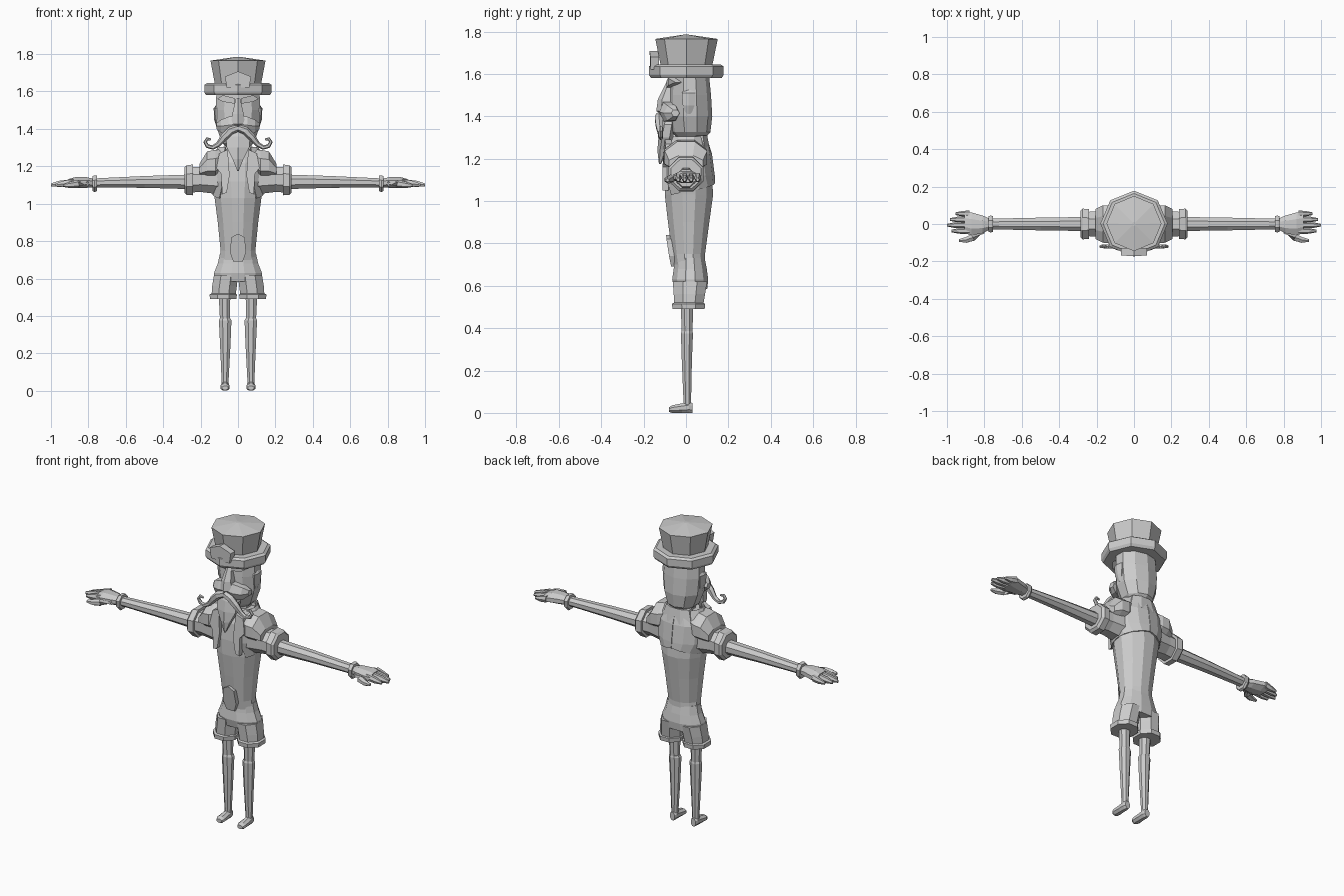
import bpy, bmesh, math
from mathutils import Vector

grey = bpy.data.materials.new("plain grey")
grey.diffuse_color = (0.6, 0.6, 0.6, 1)


def finish(name, bm, mirror=False, thick=0):
    bmesh.ops.recalc_face_normals(bm, faces=bm.faces)
    me = bpy.data.meshes.new(name)
    bm.to_mesh(me)
    bm.free()
    me.materials.append(grey)
    ob = bpy.data.objects.new(name, me)
    bpy.context.collection.objects.link(ob)
    if thick:
        m = ob.modifiers.new("thickness", 'SOLIDIFY')
        m.thickness, m.offset = thick, 1
    if mirror:
        m = ob.modifiers.new("mirror", 'MIRROR')
        m.use_mirror_merge = False
    return ob


def place(axis, p, u, v):
    return {'z': (u, v, p), 'x': (p, u, v), 'y': (u, p, v)}[axis]


def loft(name, axis, rows, n=8, phase=0.0, mirror=False):
    """Rows are (position, u0, u1, v0, v1): the bounds of each cross-section."""
    ang = [phase + 2 * math.pi * i / n for i in range(n)]
    mu = max(abs(math.cos(a)) for a in ang)
    mv = max(abs(math.sin(a)) for a in ang)
    bm = bmesh.new()
    rings = []
    for p, u0, u1, v0, v1 in rows:
        rings.append([bm.verts.new(place(
            axis, p, (u0 + u1) / 2 + (u1 - u0) / 2 * math.cos(a) / mu,
            (v0 + v1) / 2 + (v1 - v0) / 2 * math.sin(a) / mv)) for a in ang])
    for a, b in zip(rings, rings[1:]):
        for i in range(n):
            j = (i + 1) % n
            bm.faces.new((a[i], a[j], b[j], b[i]))
    bm.faces.new(rings[0])
    bm.faces.new(rings[-1])
    return finish(name, bm, mirror)


def tube(name, pts, n=6, mirror=True):
    """Points are (x, y, z, radius)."""
    bm = bmesh.new()
    rings = []
    for k, p in enumerate(pts):
        a, b = pts[max(k - 1, 0)], pts[min(k + 1, len(pts) - 1)]
        d = (Vector(b[:3]) - Vector(a[:3])).normalized()
        ref = Vector((0, 0, 1)) if abs(d.z) < 0.9 and abs(d.y) > 0.5 else Vector((0, 1, 0))
        s = d.cross(ref).normalized()
        t = d.cross(s)
        rings.append([bm.verts.new(Vector(p[:3]) + p[3] * (
            s * math.cos(2 * math.pi * i / n) + t * math.sin(2 * math.pi * i / n)))
            for i in range(n)])
    for a, b in zip(rings, rings[1:]):
        for i in range(n):
            j = (i + 1) % n
            bm.faces.new((a[i], a[j], b[j], b[i]))
    bm.faces.new(rings[0])
    bm.faces.new(rings[-1])
    return finish(name, bm, mirror)


def plate(name, outline, thick, mirror=False):
    """Flat plate from 3D outline points, thickened towards the back."""
    bm = bmesh.new()
    front = [bm.verts.new(p) for p in outline]
    back = [bm.verts.new((x, y + thick, z)) for x, y, z in outline]
    bm.faces.new(front)
    bm.faces.new(back)
    for i in range(len(front)):
        j = (i + 1) % len(front)
        bm.faces.new((front[i], front[j], back[j], back[i]))
    return finish(name, bm, mirror)


R8 = math.pi / 8

# Hat
loft("hat_brim", 'z', [(1.58, -.17, .17, -.165, .168), (1.595, -.18, .18, -.175, .178),
                       (1.635, -.18, .18, -.175, .178), (1.645, -.165, .165, -.16, .163)])
loft("hat_crown", 'z', [(1.62, -.12, .12, -.115, .12), (1.765, -.147, .147, -.145, .15),
                        (1.785, -.012, .012, -.012, .012)])
plate("hat_badge", [(-.06, -.168, 1.62), (.06, -.168, 1.62), (.07, -.168, 1.68),
                    (0, -.172, 1.708), (-.07, -.168, 1.68)], .04)

# Head and neck
loft("head", 'z', [(1.30, -.06, .06, -.045, .09), (1.325, -.085, .085, -.07, .115),
                   (1.40, -.112, .112, -.085, .124), (1.50, -.12, .12, -.08, .118),
                   (1.60, -.115, .115, -.075, .108)], 10, math.pi / 10)
loft("neck", 'z', [(1.22, -.07, .07, -.05, .08), (1.33, -.055, .055, -.035, .075)], 8, R8)

# Face
loft("nose", 'z', [(1.40, -.03, .03, -.11, -.05), (1.425, -.038, .038, -.14, -.05),
                   (1.48, -.03, .03, -.133, -.05), (1.565, -.012, .012, -.09, -.05)], 6, math.pi / 6)
loft("cheek", 'x', [(.01, -.125, -.06, 1.38, 1.47), (.05, -.125, -.05, 1.375, 1.465),
                    (.09, -.105, -.03, 1.38, 1.45), (.115, -.07, -.03, 1.40, 1.43)], 6, 0, True)
plate("brow", [(.02, -.093, 1.535), (.08, -.085, 1.545), (.11, -.05, 1.56),
               (.08, -.085, 1.58), (.02, -.093, 1.565)], .04, True)
loft("ear", 'z', [(1.41, .10, .115, .0, .025), (1.45, .10, .128, -.015, .04),
                  (1.51, .10, .13, -.02, .045), (1.53, .10, .115, -.005, .035)], 6, 0, True)
tube("moustache", [(0, -.125, 1.405, .018), (.04, -.128, 1.39, .022), (.075, -.125, 1.355, .02),
                   (.105, -.12, 1.318, .014), (.135, -.12, 1.30, .012), (.163, -.12, 1.308, .011),
                   (.176, -.12, 1.33, .010), (.165, -.12, 1.347, .009), (.145, -.12, 1.343, .006)])
loft("beard", 'z', [(1.175, -.004, .004, -.128, -.118), (1.24, -.03, .03, -.135, -.085),
                    (1.30, -.06, .06, -.13, -.06), (1.36, -.065, .065, -.12, -.05),
                    (1.39, -.04, .04, -.11, -.05)], 6, math.pi / 6)

# Torso
torso = [(.69, -.10, .10, -.055, .09), (.75, -.093, .093, -.065, .09),
         (.90, -.108, .108, -.085, .11), (1.03, -.125, .125, -.10, .128),
         (1.12, -.14, .14, -.10, .122), (1.22, -.145, .145, -.09, .105),
         (1.29, -.085, .085, -.06, .085)]
loft("torso", 'z', torso, 12, math.pi / 12)
plate("belt_buckle", [(-.025, -.07, .69), (.025, -.07, .69), (.043, -.08, .74), (.036, -.092, .82),
                      (0, -.094, .84), (-.036, -.092, .82), (-.043, -.08, .74)], .025)

# Open short jacket, one half mirrored
bm = bmesh.new()
rows = []
for z, rx, y0, y1, start in [(1.03, .128, -.103, .13, 48), (1.12, .147, -.107, .128, 30),
                             (1.22, .155, -.102, .115, 30), (1.30, .10, -.075, .09, 40)]:
    ring = []
    for i in range(7):
        a = math.radians(start + (180 - start) * i / 6)
        lift = .055 * i / 6 if z < 1.1 else 0
        ring.append(bm.verts.new((rx * math.sin(a), (y0 + y1) / 2 - (y1 - y0) / 2 * math.cos(a), z + lift)))
    rows.append(ring)
for a, b in zip(rows, rows[1:]):
    for i in range(6):
        bm.faces.new((a[i], a[i + 1], b[i + 1], b[i]))
finish("jacket", bm, True, .008)
plate("lapel", [(.055, -.10, 1.29), (.10, -.095, 1.27), (.115, -.105, 1.19), (.09, -.112, 1.16),
                (.085, -.112, 1.05), (.06, -.112, 1.06), (.045, -.112, 1.15)], .03, True)
loft("back_collar", 'z', [(1.23, -.10, .10, .03, .115), (1.31, -.075, .075, .03, .10)], 8, R8)

# Shoulders, sleeves and cuffs
loft("shoulder_pad", 'x', [(.08, -.08, .085, 1.16, 1.29), (.12, -.105, .10, 1.13, 1.288),
                           (.165, -.10, .10, 1.13, 1.28), (.205, -.08, .08, 1.14, 1.215)], 8, R8, True)
loft("sleeve", 'x', [(.10, -.075, .08, 1.05, 1.20), (.20, -.067, .067, 1.063, 1.195),
                     (.25, -.065, .065, 1.06, 1.195)], 8, R8, True)
loft("sleeve_cuff", 'x', [(.24, -.08, .08, 1.045, 1.21), (.275, -.082, .082, 1.047, 1.205),
                          (.287, -.07, .07, 1.06, 1.195)], 8, R8, True)
loft("arm", 'x', [(.22, -.038, .038, 1.077, 1.157), (.50, -.034, .034, 1.085, 1.148),
                  (.77, -.028, .028, 1.087, 1.135)], 8, R8, True)
loft("wrist_band", 'x', [(.755, -.042, .042, 1.068, 1.15), (.766, -.046, .046, 1.062, 1.152),
                         (.777, -.042, .042, 1.068, 1.148)], 8, R8, True)

# Hands
loft("palm", 'x', [(.765, -.026, .026, 1.088, 1.132), (.81, -.05, .045, 1.085, 1.142),
                   (.87, -.06, .062, 1.085, 1.142), (.905, -.05, .065, 1.088, 1.132)], 8, R8, True)
for i, (y, tip) in enumerate([(.055, .955), (.024, .985), (-.006, 1.0), (-.037, .975)]):
    loft(f"finger_{i + 1}", 'x', [(.88, y - .017, y + .017, 1.095, 1.132),
                                  (tip - .04, y - .015, y + .015, 1.09, 1.122),
                                  (tip, y - .007, y + .007, 1.093, 1.108)], 6, 0, True)
tube("thumb", [(.81, -.035, 1.11, .02), (.86, -.072, 1.105, .021),
               (.90, -.086, 1.10, .017), (.935, -.088, 1.098, .008)])

# Shorts with a rolled hem on each leg
loft("shorts_seat", 'z', [(.585, -.125, .125, -.055, .10), (.63, -.128, .128, -.065, .105),
                          (.68, -.108, .108, -.058, .098), (.73, -.097, .097, -.052, .088)], 12, math.pi / 12)
loft("shorts_leg", 'z', [(.50, .014, .142, -.054, .08), (.56, .006, .138, -.058, .09),
                         (.62, .0, .128, -.062, .10)], 8, R8, True)
loft("shorts_hem", 'z', [(.49, .008, .15, -.064, .088), (.515, .006, .152, -.066, .09),
                         (.52, .014, .142, -.056, .08)], 8, R8, True)

# Legs, stockings and shoes
loft("leg", 'z', [(.37, .044, .096, -.02, .03), (.55, .04, .105, -.026, .036)], 8, R8, True)
loft("stocking", 'z', [(.02, .052, .086, -.012, .024), (.06, .05, .088, -.012, .024),
                       (.25, .04, .096, -.02, .028), (.375, .035, .102, -.024, .033),
                       (.387, .04, .098, -.02, .03)], 8, R8, True)
loft("shoe", 'y', [(-.08, .053, .085, .004, .026), (-.065, .045, .094, 0, .036),
                   (-.02, .047, .092, 0, .045), (.015, .048, .09, 0, .052),
                   (.03, .054, .084, 0, .046)], 8, R8, True)
